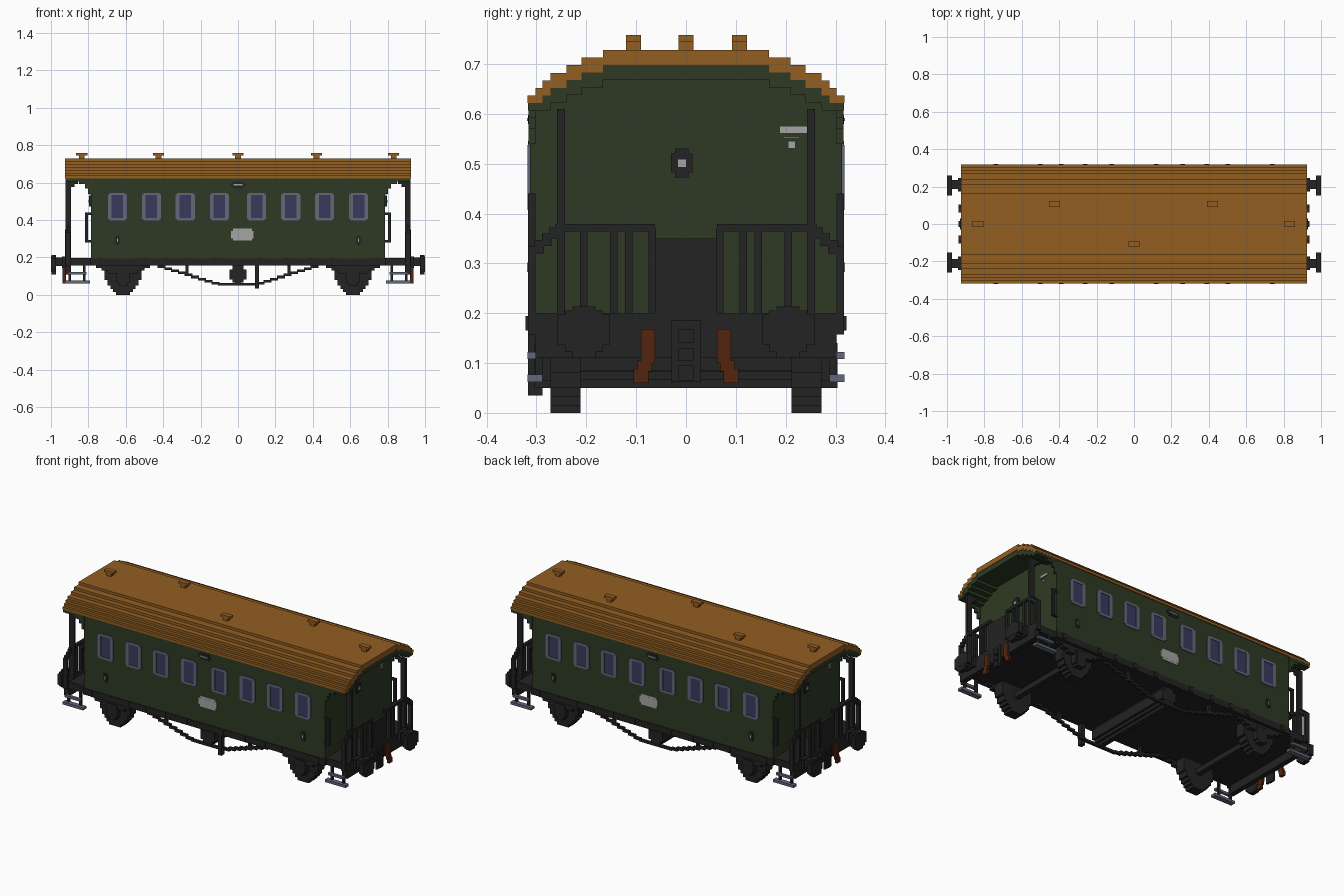
import bpy, bmesh

cube = bpy.data.objects.get("Cube")
if cube:
    bpy.data.objects.remove(cube, do_unlink=True)


def material(name, rgb):
    lin = [(c / 255 / 12.92) if c < 11 else ((c / 255 + 0.055) / 1.055) ** 2.4 for c in rgb]
    m = bpy.data.materials.new(name)
    m.use_nodes = True
    m.diffuse_color = (*lin, 1)
    m.node_tree.nodes["Principled BSDF"].inputs["Base Color"].default_value = (*lin, 1)
    return m


BROWN = material("roof brown", (146, 94, 34))
GREEN = material("dark green", (46, 58, 35))
BLACK = material("iron black", (35, 35, 35))
GLASS = material("window glass", (58, 58, 92))
STEEL = material("blue grey", (98, 103, 122))
PALE = material("pale grey", (165, 165, 165))
RUST = material("rust red", (84, 37, 14))


def finish(name, bm, mat):
    bmesh.ops.recalc_face_normals(bm, faces=bm.faces)
    mesh = bpy.data.meshes.new(name)
    bm.to_mesh(mesh)
    bm.free()
    mesh.materials.append(mat)
    obj = bpy.data.objects.new(name, mesh)
    bpy.context.collection.objects.link(obj)


def boxes(name, mat, items, mirror=""):
    """Boxes as (x0, x1, y0, y1, z0, z1). mirror: x, y, xy, or r for a half turn."""
    signs = {"": [(1, 1)], "x": [(1, 1), (-1, 1)], "y": [(1, 1), (1, -1)], "r": [(1, 1), (-1, -1)],
             "xy": [(1, 1), (-1, 1), (1, -1), (-1, -1)]}[mirror]
    bm = bmesh.new()
    for sx, sy in signs:
        for x0, x1, y0, y1, z0, z1 in items:
            verts = bmesh.ops.create_cube(bm, size=1)["verts"]
            for v in verts:
                v.co = (sx * (x0 + (v.co.x + 0.5) * (x1 - x0)),
                        sy * (y0 + (v.co.y + 0.5) * (y1 - y0)),
                        z0 + (v.co.z + 0.5) * (z1 - z0))
    finish(name, bm, mat)


def stair(steps, base):
    """Symmetric stepped arch in (y, z), from right foot to left foot."""
    pts, low = [], base
    for y, z in reversed(steps):
        pts += [(y, low), (y, z)] if z > low else [(y, z)]
        low = z
    return pts + [(-y, z) for y, z in reversed(pts)]


def extrude_x(name, mat, outline, spans):
    bm = bmesh.new()
    for x0, x1 in spans:
        face = bm.faces.new([bm.verts.new((x0, y, z)) for y, z in outline])
        new = bmesh.ops.extrude_face_region(bm, geom=[face])["geom"]
        bmesh.ops.translate(bm, vec=(x1 - x0, 0, 0),
                            verts=[g for g in new if isinstance(g, bmesh.types.BMVert)])
    finish(name, bm, mat)


# Stepped roof, its green lining at the overhangs, and the body
outer = [(.167, .728), (.21, .713), (.24, .698), (.272, .682), (.288, .667), (.302, .652), (.318, .637)]
under = [(y, round(z - .03, 3)) for y, z in outer[:6]]
lining = [(y, z - .03) for y, z in under[:4]]
shell = under[:5] + [(.302, .622)]
extrude_x("roof", BROWN, stair(outer, .622) + stair(shell, .622)[::-1], [(-.925, .925)])
extrude_x("roof_lining", GREEN, stair(under[:5] + [(.317, .622)], .607) + stair(lining, .607)[::-1],
          [(.785, .923), (-.923, -.785)])
extrude_x("body", GREEN, stair(under[:5] + [(.313, .622)], .19), [(-.787, .787)])

# Roof vents
vents = []
for x, y in [(-.835, 0), (-.425, .107), (0, -.105), (.42, .107), (.832, 0)]:
    vents += [(x - .015, x + .015, y - .015, y + .015, .727, .744),
              (x - .03, x + .03, y - .015, y + .015, .744, .758)]
boxes("roof_vents", BROWN, vents)

# Windows: frame bars with clipped corners around a glass plate
frames, panes = [], []
for x in (.10, .282, .463, .645):
    for s in (-1, 1):
        a, b = sorted((x + s * .051, x + s * .031))
        frames.append((a, b, .311, .318, .407, .538))
    frames += [(x - .043, x + .043, .311, .3175, .399, .412),
               (x - .043, x + .043, .311, .3175, .533, .546)]
    panes.append((x - .032, x + .032, .311, .315, .41, .535))
boxes("window_frames", STEEL, frames, "xy")
boxes("window_glass", GLASS, panes, "xy")

# Side plate, side lamp and lock plates
boxes("side_plates", PALE, [(-.037, .083, .311, .317, .302, .342), (-.028, .074, .311, .3165, .29, .354)])
boxes("side_plates_front", PALE, [(-.037, .083, -.317, -.311, .302, .342),
                                  (-.028, .074, -.3165, -.311, .29, .354)])
boxes("side_lamps", BLACK, [(-.04, .04, .311, .317, .58, .598), (-.028, .028, .311, .3165, .57, .606)], "y")
boxes("side_lamp_marks", PALE, [(-.025, .025, .316, .319, .586, .592)], "y")
boxes("lock_plates", BLACK, [(.63, .66, .311, .317, .275, .31), (.637, .653, .311, .3165, .267, .318)], "xy")
boxes("lock_marks", PALE, [(.642, .648, .316, .319, .283, .302)], "xy")

# End wall lamp and notices
boxes("end_lamps", BLACK, [(.78, .797, -.03, .013, .482, .52), (.78, .796, -.022, .005, .472, .53)], "r")
boxes("end_lamp_glass", PALE, [(.79, .80, -.016, 0, .493, .508)], "r")
boxes("end_notices", PALE, [(.78, .793, .188, .243, .561, .576), (.78, .793, .205, .22, .53, .546),
                            (.78, .793, .196, .228, .552, .555)], "r")

# Underframe: floor, solebar and headstocks
boxes("floor", BLACK, [(-.925, .925, -.302, .302, .157, .197)])
boxes("solebars", BLACK, [(-.79, .79, .29, .317, .157, .194)], "y")
boxes("solebar_brackets", BLACK, [(x - .012, x + .012, .30, .322, .165, .194)
                                  for x in (.12, .26, .39, .5, .74)], "xy")
boxes("headstocks", BLACK, [(.895, .925, -.302, .302, .11, .2)], "x")

# Platform posts, stepped end railings and gates
boxes("platform_posts", BLACK, [(.892, .923, .243, .259, .19, .61)], "xy")
rail = [(.905, .923, .062, .262, .364, .379), (.905, .923, .255, .274, .35, .372),
        (.905, .923, .27, .289, .335, .36), (.905, .923, .285, .304, .32, .347),
        (.895, .923, .302, .317, .157, .335)]
rail += [(.905, .921, y - .0075, y + .0075, .19, .37) for y in (.068, .115, .145, .205)]
boxes("end_railings", BLACK, rail, "xy")
boxes("end_gates", BLACK, [(.908, .925, -.062, .062, .19, .35)], "x")

# Handrails beside the doors and brackets under the roof
boxes("handrails", BLACK, [(.802, .817, .302, .317, .28, .44), (.78, .81, .302, .317, .28, .293),
                           (.78, .81, .302, .317, .427, .44)], "xy")
boxes("roof_brackets", GREEN, [(.785, .802, .302, .316, .54, .61), (.80, .817, .302, .316, .57, .61),
                               (.815, .85, .302, .316, .592, .61)], "xy")
boxes("post_brackets", BLACK, [(.875, .895, .245, .257, .577, .61), (.855, .88, .245, .257, .592, .61)], "xy")

# Boarding steps with hangers
boxes("boarding_steps", STEEL, [(.79, .925, .288, .318, .062, .077), (.81, .91, .302, .318, .108, .122)], "xy")
boxes("step_hangers", BLACK, [(x, x + .014, .288, .302, .07, .16) for x in (.815, .892)], "xy")

# Buffers with clipped round heads
boxes("buffers", BLACK, [(.92, .975, .187, .234, .155, .2), (.92, .94, .175, .245, .145, .205),
                         (.972, 1, .152, .258, .137, .197), (.972, .999, .167, .243, .122, .205),
                         (.972, .998, .182, .228, .11, .213)], "xy")

# Couplings and brake hoses
boxes("couplings", BLACK, [(.92, .93, -.03, .03, .062, .185), (.925, .937, -.015, .015, .14, .168),
                           (.925, .937, -.015, .015, .105, .13), (.925, .937, -.015, .015, .065, .095)], "x")
boxes("brake_hoses", RUST, [(.92, .937, .062, .09, .1, .168), (.92, .937, .068, .097, .083, .105),
                            (.92, .937, .075, .105, .06, .088)], "xy")

# Stepped wheels, axles, axle boxes and leaf springs
rows = [(0, .015, .037), (.015, .032, .053), (.032, .05, .068), (.05, .08, .083), (.08, .16, .098)]
boxes("wheels", BLACK, [(.615 - h, .615 + h, .212, .272, a, b) for a, b, h in rows], "xy")
boxes("axles", BLACK, [(.60, .63, -.22, .22, .085, .115)], "x")
boxes("axle_boxes", BLACK, [(.58, .65, .265, .302, .065, .14), (.592, .638, .265, .304, .05, .14)], "xy")
boxes("leaf_springs", BLACK, [(.615 - h, .615 + h, .272, .298, a, .158)
                              for h, a in ((.145, .145), (.115, .13), (.08, .115))], "xy")

# Truss rods stepping down to the middle, brake cross beam and lever
count = 9
rods = [(.10 + i * .036, .142 + i * .036, .27, .286, .055 + i * .0112, .069 + i * .0112) for i in range(count)]
rods += [(0, .106, .27, .286, .05, .064), (.265, .28, .27, .286, .11, .16)]
boxes("truss_rods", BLACK, rods, "xy")
boxes("cross_beam", BLACK, [(-.045, .045, -.285, .285, .082, .137), (-.03, .03, -.284, .284, .066, .16),
                            (-.015, .015, -.283, .283, .05, .16)])
boxes("brake_lever", BLACK, [(.09, .113, -.317, -.288, .035, .18)])
